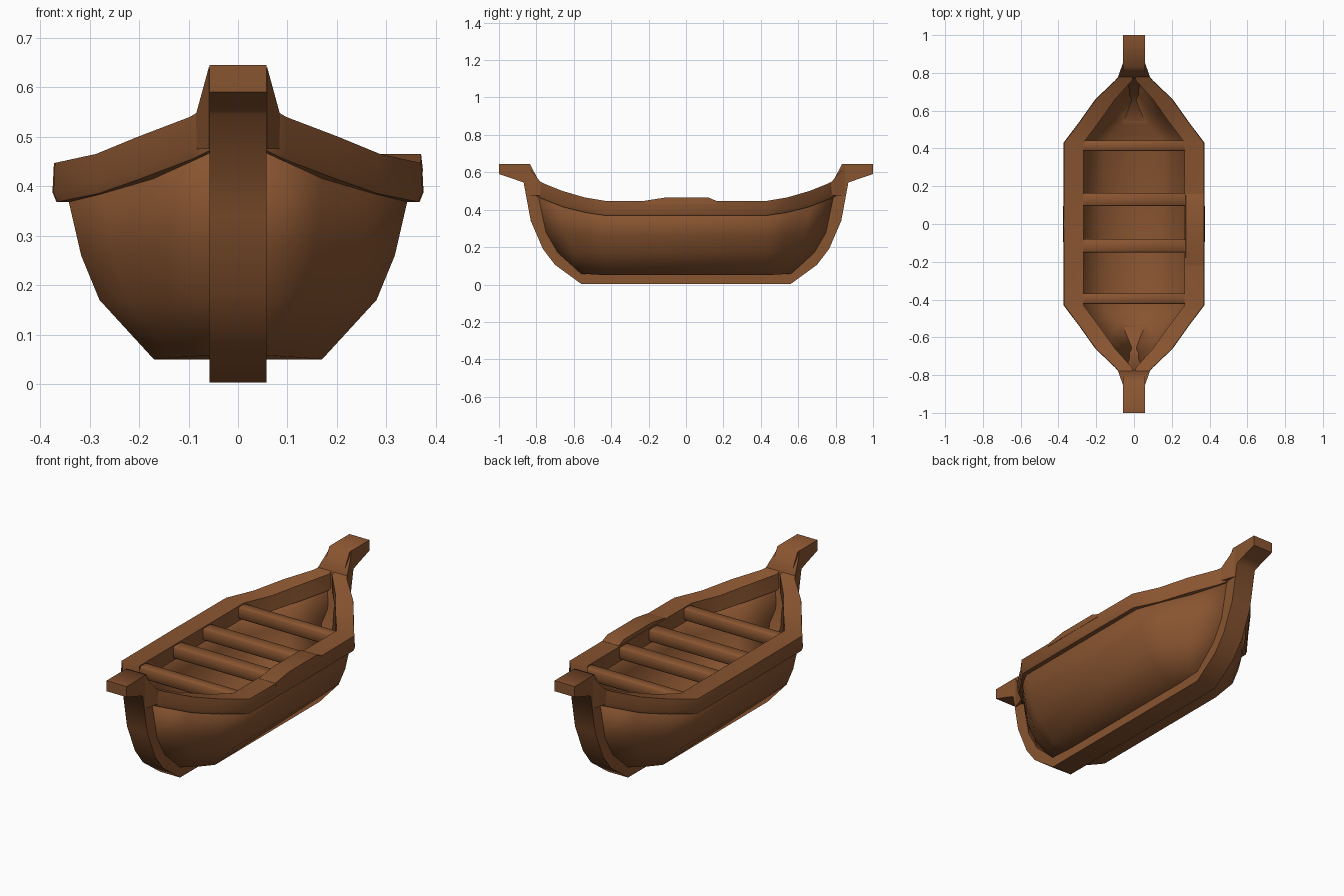
import bpy, bmesh

if "Cube" in bpy.data.objects:
    bpy.data.objects.remove(bpy.data.objects["Cube"])

wood = bpy.data.materials.new("brown wood")
wood.use_nodes = True
colour = (0.25, 0.09, 0.03, 1)
wood.diffuse_color = colour
bsdf = wood.node_tree.nodes["Principled BSDF"]
bsdf.inputs["Base Color"].default_value = colour
bsdf.inputs["Roughness"].default_value = 0.9


def finish(name, bm, angle):
    bmesh.ops.recalc_face_normals(bm, faces=bm.faces)
    mesh = bpy.data.meshes.new(name)
    bm.to_mesh(mesh)
    bm.free()
    mesh.materials.append(wood)
    ob = bpy.data.objects.new(name, mesh)
    bpy.context.collection.objects.link(ob)
    bpy.ops.object.select_all(action="DESELECT")
    ob.select_set(True)
    bpy.context.view_layer.objects.active = ob
    bpy.ops.object.shade_smooth_by_angle(angle=angle)
    return ob


def loft(name, rows, closed=True, angle=0.9):
    """Skin equal-length cross-sections; closed ones are capped."""
    bm = bmesh.new()
    rings = [[bm.verts.new(p) for p in row] for row in rows]
    n = len(rings[0])
    for a, b in zip(rings, rings[1:]):
        for i in range(n if closed else n - 1):
            j = (i + 1) % n
            bm.faces.new((a[i], a[j], b[j], b[i]))
    if closed:
        bm.faces.new(rings[0])
        bm.faces.new(rings[-1])
    return finish(name, bm, angle)


def box(name, centre, size, bevel=0.006):
    bm = bmesh.new()
    bmesh.ops.create_cube(bm, size=1)
    for v in bm.verts:
        v.co = [c + s * p for c, s, p in zip(centre, size, v.co)]
    bmesh.ops.bevel(bm, geom=bm.edges, offset=bevel, segments=1, affect="EDGES")
    return finish(name, bm, 0.9)


# Hull shell: each level has half width, end y, middle z and end z
levels = [(0.17, 0.60, 0.05, 0.06), (0.28, 0.71, 0.17, 0.17),
          (0.317, 0.77, 0.26, 0.28), (0.347, 0.81, 0.39, 0.49)]
# Fraction towards the end, and share of the full width there
tapers = [(0, 1), (0.3, 0.8), (0.62, 0.5), (1, 0.12)]


def hull_row(side, u, taper):
    half = []
    for w, end, z0, z1 in levels:
        y = 0.43 + (end - 0.43) * u
        half.append((w * taper, side * y, z0 + (z1 - z0) * u))
    return [(-x, y, z) for x, y, z in reversed(half)] + half


rows = [hull_row(-1, *t) for t in reversed(tapers)] + [hull_row(1, *t) for t in tapers]
hull = loft("hull", rows, closed=False, angle=1.2)
shell = hull.modifiers.new("planking", "SOLIDIFY")
shell.thickness = 0.03
shell.offset = -1
# the inner skin must lie inside the outer one
floor = min(hull.data.polygons, key=lambda p: p.center.z)
if floor.normal.z > 0:
    hull.data.flip_normals()

# Gunwales: y, outer x, inner x, underside z, top z
rail = [(0, 0.375, 0.268, 0.368, 0.447), (0.43, 0.373, 0.268, 0.368, 0.447),
        (0.54, 0.29, 0.185, 0.385, 0.465), (0.66, 0.205, 0.10, 0.415, 0.50),
        (0.76, 0.10, 0.01, 0.455, 0.54), (0.82, 0.05, 0.0, 0.48, 0.57)]
stations = [(-y, *r) for y, *r in reversed(rail[1:])] + rail
for side, name in ((1, "left_gunwale"), (-1, "right_gunwale")):
    loft(name, [[(side * (o - 0.008), y, lo), (side * o, y, lo + 0.02),
                 (side * (o - 0.003), y, hi), (side * i, y, hi), (side * i, y, lo)]
                for y, o, i, lo, hi in stations])

# Slightly raised stretch of the left rail, sloping at both ends
loft("left_rowing_pad", [[(0.27, y, 0.43), (0.374, y, 0.43), (0.37, y, z), (0.275, y, z)]
                         for y, z in ((-0.22, 0.448), (-0.11, 0.465), (0.12, 0.465), (0.16, 0.448))])

# Keel and both stems form one strip: outer and inner edge pairs (y, z)
stem = [((0.56, 0.003), (0.52, 0.07)), ((0.70, 0.105), (0.66, 0.15)),
        ((0.765, 0.19), (0.71, 0.23)), ((0.83, 0.34), (0.765, 0.36)),
        ((0.868, 0.545), (0.785, 0.55)), ((0.915, 0.562), (0.835, 0.645)),
        ((1.0, 0.59), (1.0, 0.645))]


def strip(side, outer, inner):
    h = 0.058
    return [(-h, side * outer[0], outer[1]), (h, side * outer[0], outer[1]),
            (h, side * inner[0], inner[1]), (-h, side * inner[0], inner[1])]


rows = [strip(-1, *p) for p in reversed(stem)] + [strip(1, *p) for p in stem]
loft("keel_and_stems", rows, angle=1.2)

# Flared cheeks where the rails meet the stems
for side, name in ((-1, "front_stem_cheek"), (1, "back_stem_cheek")):
    loft(name, [[(-w, side * y, 0.475), (w, side * y, 0.475), (w, side * y, z), (-w, side * y, z)]
                for y, w, z in ((0.775, 0.085, 0.545), (0.82, 0.07, 0.60), (0.85, 0.059, 0.64))])

# Thwarts across the boat
for i, (y, width) in enumerate(((-0.395, 0.055), (-0.115, 0.07), (0.13, 0.068), (0.415, 0.055))):
    box("thwart_%d" % (i + 1), (0, y, 0.41), (0.60, width, 0.062))
